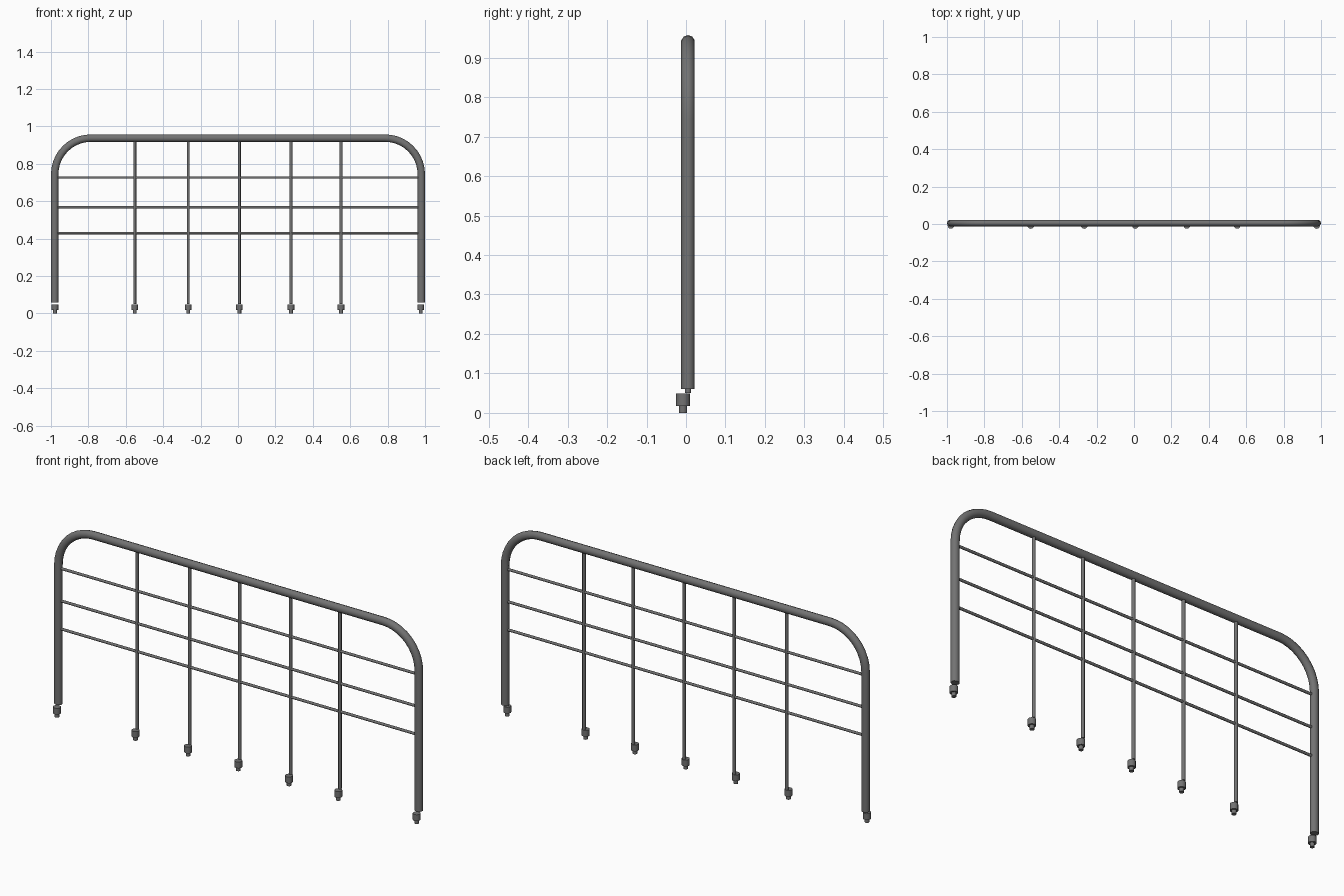
import bpy, math
from mathutils import Vector

if "Cube" in bpy.data.objects:
    bpy.data.objects.remove(bpy.data.objects["Cube"])

Y_FRAME, Y_FOOT = 0.005, -0.0075
LEG_X, TOP_Z, BEND = 0.98, 0.9375, 0.193

metal = bpy.data.materials.new("dark_metal")
metal.diffuse_color = (0.17, 0.17, 0.17, 1)
metal.use_nodes = True
metal.node_tree.nodes["Principled BSDF"].inputs["Base Color"].default_value = metal.diffuse_color


def finish(obj):
    obj.data.materials.append(metal)
    bpy.ops.object.select_all(action='DESELECT')
    obj.select_set(True)
    bpy.context.view_layer.objects.active = obj
    bpy.ops.object.shade_smooth_by_angle(angle=math.radians(40))


def rod(name, a, b, r, sides=12):
    a, b = Vector(a), Vector(b)
    d = b - a
    bpy.ops.mesh.primitive_cylinder_add(vertices=sides, radius=r, depth=d.length,
                                        location=(a + b) / 2)
    obj = bpy.context.object
    obj.name = name
    obj.rotation_euler = d.to_track_quat('Z', 'Y').to_euler()
    finish(obj)
    return obj


# bent outer tube: leg, rounded corner, top, rounded corner, leg
def corner(cx, a0, a1, n=10):
    cz = TOP_Z - BEND
    return [(cx + BEND * math.cos(a0 + (a1 - a0) * i / n), 0,
             cz + BEND * math.sin(a0 + (a1 - a0) * i / n)) for i in range(n + 1)]


path = [(-LEG_X, 0, 0.06)]
path += corner(-LEG_X + BEND, math.pi, math.pi / 2)
path += corner(LEG_X - BEND, math.pi / 2, 0)
path += [(LEG_X, 0, 0.06)]
curve = bpy.data.curves.new("outer_tube", 'CURVE')
curve.dimensions = '3D'
curve.bevel_depth = 0.0198
curve.bevel_resolution = 3
curve.use_fill_caps = True
spline = curve.splines.new('POLY')
spline.points.add(len(path) - 1)
for point, co in zip(spline.points, path):
    point.co = (*co, 1)
tube = bpy.data.objects.new("outer_tube", curve)
tube.location.y = Y_FRAME
tube.scale.y = 0.91  # slightly flattened front to back
bpy.context.collection.objects.link(tube)
bpy.ops.object.select_all(action='DESELECT')
tube.select_set(True)
bpy.context.view_layer.objects.active = tube
bpy.ops.object.convert(target='MESH')
finish(bpy.context.object)

# thin horizontal rails
for i, z in enumerate((0.43, 0.568, 0.727)):
    rod(f"horizontal_rail_{i + 1}", (-LEG_X, Y_FRAME, z), (LEG_X, Y_FRAME, z), 0.0065)

# vertical bars
BAR_X = (-0.552, -0.266, 0.007, 0.283, 0.551)
for i, x in enumerate(BAR_X):
    rod(f"vertical_bar_{i + 1}", (x, Y_FRAME, 0.051), (x, Y_FRAME, TOP_Z), 0.008)

# stepped feet under the legs and bars
for i, x in enumerate((-0.979,) + BAR_X + (0.977,)):
    rod(f"foot_collar_{i + 1}", (x, Y_FOOT, 0.018), (x, Y_FOOT, 0.049), 0.018)
    rod(f"foot_pin_{i + 1}", (x, Y_FOOT, 0), (x, Y_FOOT, 0.02), 0.0105)
